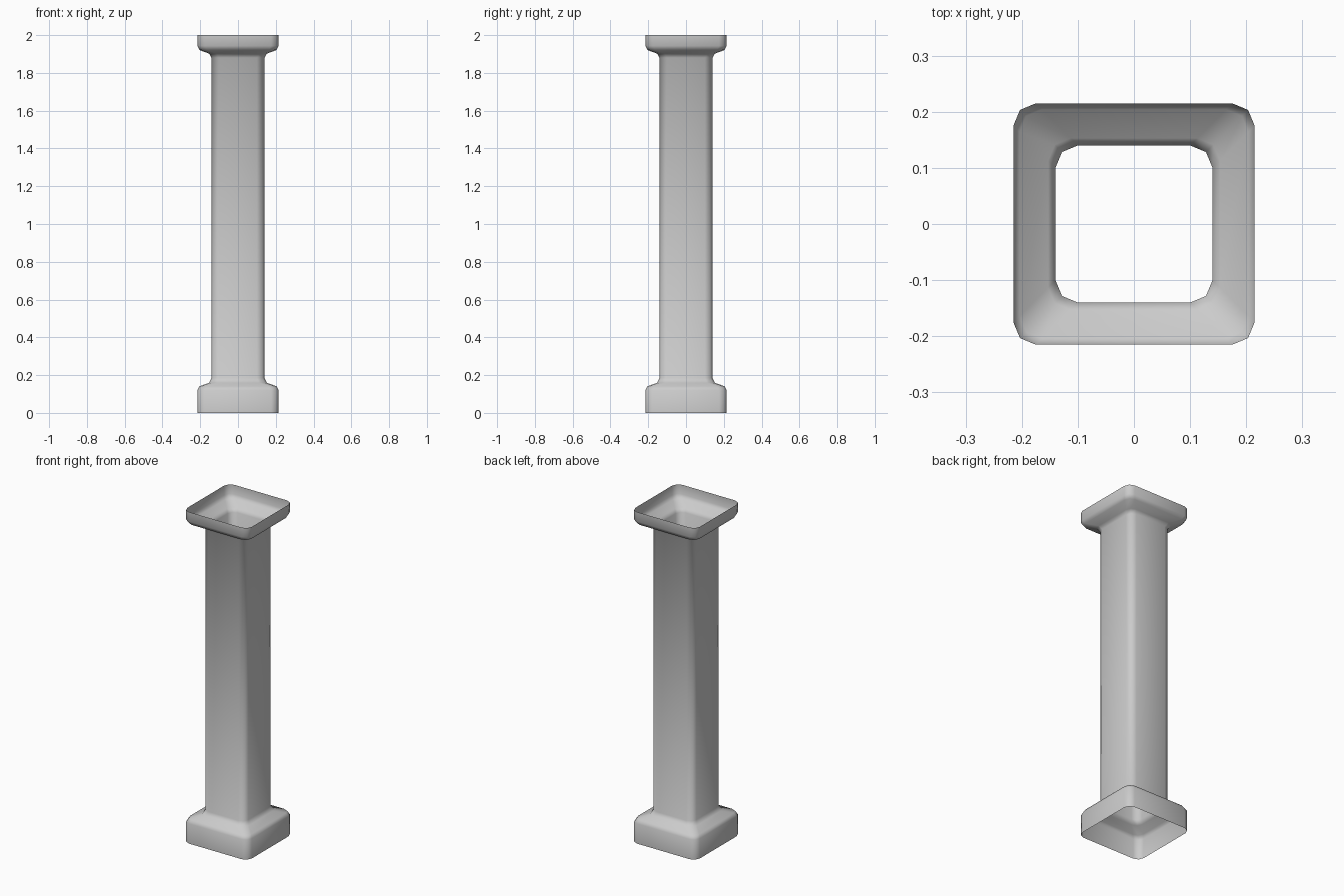
import bpy, bmesh

if "Cube" in bpy.data.objects:
    bpy.data.objects.remove(bpy.data.objects["Cube"])

# Half-width and height of each ring, from the plinth up to the capital
PROFILE = [(0.215, 0.0), (0.215, 0.12), (0.204, 0.141), (0.153, 0.159), (0.14, 0.185),
           (0.14, 1.88), (0.153, 1.902), (0.204, 1.921), (0.215, 1.943), (0.215, 2.0)]
BEVEL = 0.04


def rounded_square(h):
    """Square outline with two-segment rounded corners, counter-clockwise."""
    inner, mid = h - BEVEL, h - BEVEL * 0.293
    pts = []
    x_corner = [(h, inner), (mid, mid), (inner, h)]
    for turn in range(4):
        for x, y in x_corner:
            for _ in range(turn):
                x, y = -y, x
            pts.append((x, y))
    return pts


# Open-ended hollow column skinned through the rings
bm = bmesh.new()
rings = [[bm.verts.new((x, y, z)) for x, y in rounded_square(h)] for h, z in PROFILE]
for low, high in zip(rings, rings[1:]):
    n = len(low)
    for i in range(n):
        j = (i + 1) % n
        bm.faces.new((low[i], low[j], high[j], high[i])).smooth = True

mesh = bpy.data.meshes.new("square_column")
bm.to_mesh(mesh)
bm.free()
column = bpy.data.objects.new("square_column", mesh)
bpy.context.collection.objects.link(column)
